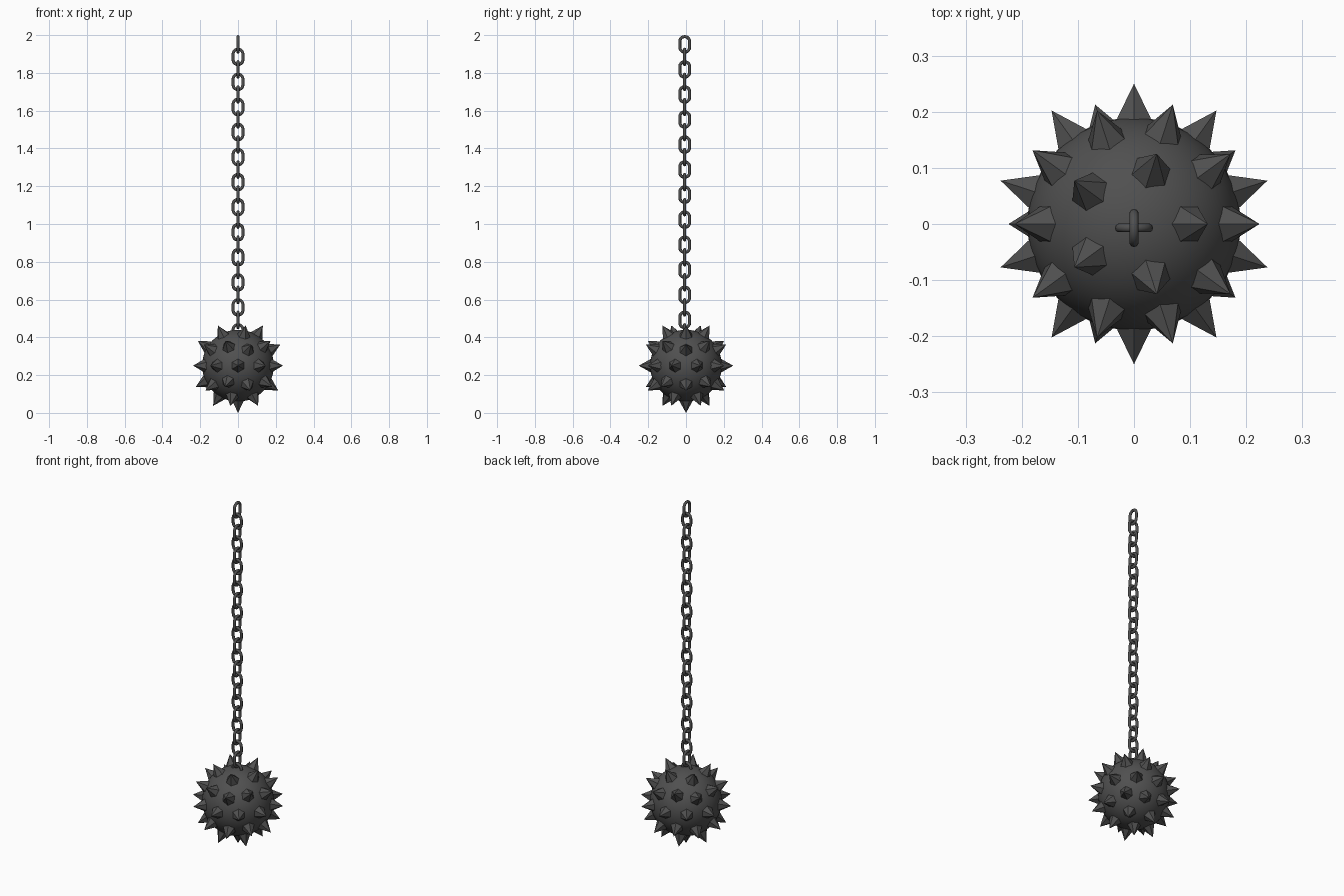
import bpy, bmesh, math
from mathutils import Matrix, Vector

if "Cube" in bpy.data.objects:
    bpy.data.objects.remove(bpy.data.objects["Cube"])

CENTRE = Vector((0, 0, 0.25))
iron = bpy.data.materials.new("dark_iron")
iron.diffuse_color = (0.08, 0.08, 0.08, 1)
iron.use_nodes = True
iron.node_tree.nodes["Principled BSDF"].inputs["Base Color"].default_value = iron.diffuse_color


def make_object(name, bm, smooth=False):
    me = bpy.data.meshes.new(name)
    bm.to_mesh(me)
    bm.free()
    me.polygons.foreach_set("use_smooth", [smooth] * len(me.polygons))
    me.materials.append(iron)
    ob = bpy.data.objects.new(name, me)
    bpy.context.collection.objects.link(ob)
    return ob


# Ball
bm = bmesh.new()
bmesh.ops.create_uvsphere(bm, u_segments=48, v_segments=24, radius=0.19,
                          matrix=Matrix.Translation(CENTRE))
make_object("ball", bm, True)

# Spikes: one per icosphere vertex, none at the top where the chain joins
ico = bmesh.new()
bmesh.ops.create_icosphere(ico, subdivisions=2, radius=1)
directions = [v.co.normalized() for v in ico.verts if v.co.z < 0.99]
ico.free()
bm = bmesh.new()
TIP, DEPTH = 0.25, 0.075
for d in directions:
    m = (Matrix.Translation(CENTRE + d * (TIP - DEPTH / 2))
         @ d.to_track_quat('Z', 'Y').to_matrix().to_4x4())
    bmesh.ops.create_cone(bm, cap_ends=True, segments=6, radius1=0.042,
                          radius2=0, depth=DEPTH, matrix=m)
make_object("spikes", bm)


# Chain link: round wire swept along a stadium-shaped loop
def add_link(bm, z, turned, wire=0.008, bend=0.026, half=0.015, arc=10, sides=10):
    path = []
    for s, start in ((1, 0), (-1, math.pi)):
        for i in range(arc + 1):
            a = start + math.pi * i / arc
            path.append((a, s * half))
    rings = []
    for a, shift in path:
        ring = []
        for j in range(sides):
            t = 2 * math.pi * j / sides
            r = bend + wire * math.cos(t)
            u, w = r * math.cos(a), wire * math.sin(t)
            x, y = (-w, u) if turned else (u, w)
            ring.append(bm.verts.new((x, y - 0.007, z + shift + r * math.sin(a))))
        rings.append(ring)
    for k, ring in enumerate(rings):
        nxt = rings[(k + 1) % len(rings)]
        for j in range(sides):
            n = (j + 1) % sides
            bm.faces.new((ring[j], ring[n], nxt[n], nxt[j]))


# Chain: links alternate by a quarter turn, the lowest sinks into the ball
bm = bmesh.new()
for i in range(24):
    add_link(bm, 1.951 - 0.0663 * i, turned=(i % 2 == 0))
bmesh.ops.recalc_face_normals(bm, faces=bm.faces)
make_object("chain", bm, True)
